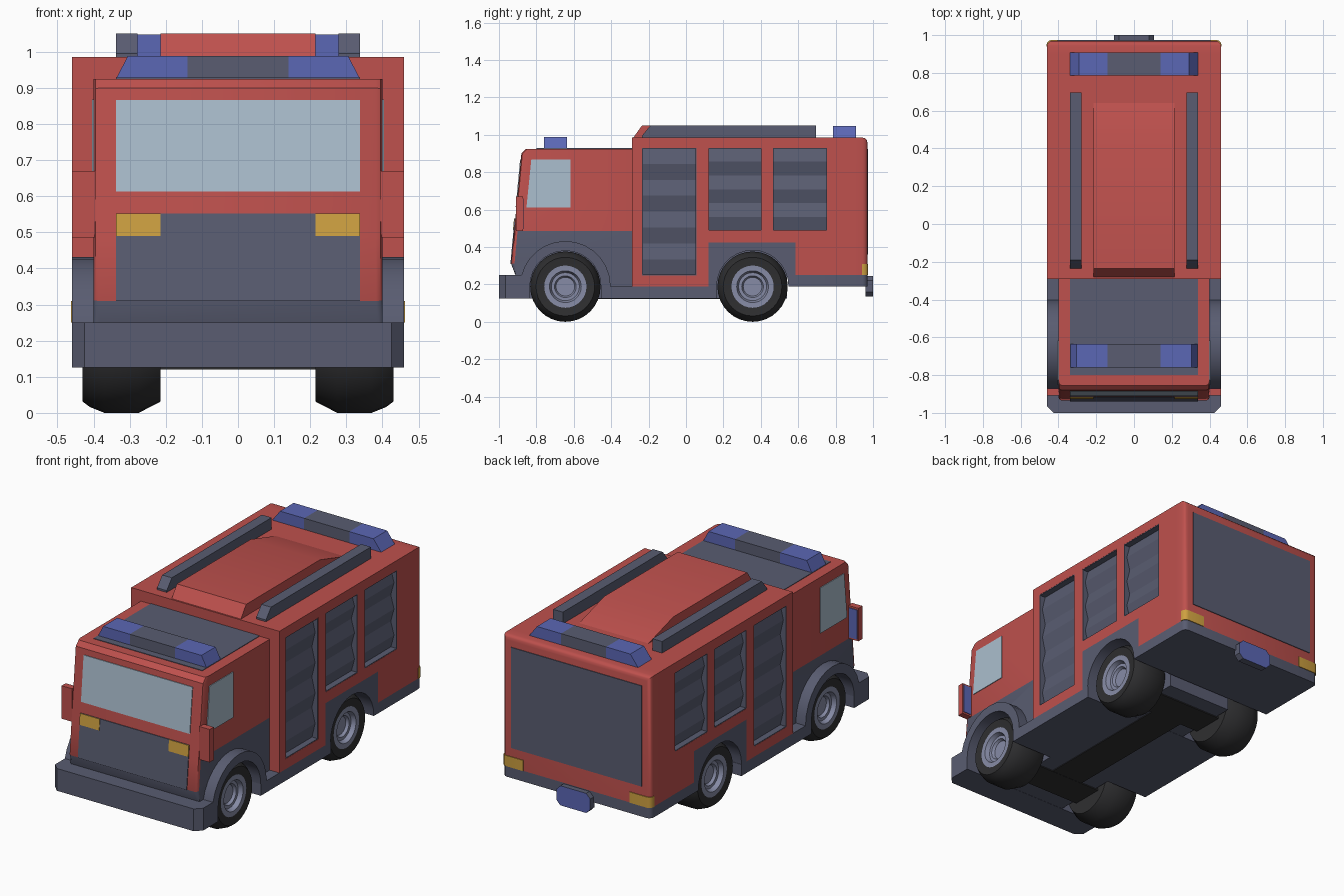
import bpy, bmesh, math

if "Cube" in bpy.data.objects:
    bpy.data.objects.remove(bpy.data.objects["Cube"])


def material(name, rgb):
    m = bpy.data.materials.new(name)
    m.diffuse_color = (*rgb, 1)
    m.use_nodes = True
    m.node_tree.nodes["Principled BSDF"].inputs["Base Color"].default_value = m.diffuse_color
    return m


RED = material("red paint", (.52, .082, .075))
GREY = material("slate grey", (.100, .108, .165))
BLUE = material("signal blue", (.105, .135, .46))
GLASS = material("pale glass", (.41, .52, .62))
AMBER = material("amber lamp", (.62, .355, .052))
BLACK = material("tyre black", (.028, .028, .030))
RIM = material("rim grey", (.24, .26, .38))


def finish(name, bm, mats, smooth=35, rule=None):
    bmesh.ops.recalc_face_normals(bm, faces=bm.faces)
    bm.normal_update()
    if rule:
        for f in bm.faces:
            f.material_index = rule(f)
    me = bpy.data.meshes.new(name)
    bm.to_mesh(me)
    bm.free()
    for m in mats:
        me.materials.append(m)
    for p in me.polygons:
        p.use_smooth = smooth > 0
    if smooth:
        me.set_sharp_from_angle(angle=math.radians(smooth))
    ob = bpy.data.objects.new(name, me)
    bpy.context.collection.objects.link(ob)
    return ob


def prism(name, pts, axis, a, b, mats, bevel=0, pick=None, rule=None, smooth=35, segs=2):
    """Extrude a closed outline along x (points y,z) or y (points x,z)."""
    bm = bmesh.new()
    put = (lambda p, t: (t, p[0], p[1])) if axis == 'x' else (lambda p, t: (p[0], t, p[1]))
    A = [bm.verts.new(put(p, a)) for p in pts]
    B = [bm.verts.new(put(p, b)) for p in pts]
    n = len(pts)
    bm.faces.new(A)
    bm.faces.new(B[::-1])
    for i in range(n):
        j = (i + 1) % n
        bm.faces.new((A[i], B[i], B[j], A[j]))
    bmesh.ops.recalc_face_normals(bm, faces=bm.faces)
    if bevel:
        edges = [e for e in bm.edges if pick(e.verts[0].co, e.verts[1].co)]
        bmesh.ops.bevel(bm, geom=edges, offset=bevel, segments=segs, profile=.5, affect='EDGES')
    return finish(name, bm, mats, smooth, rule)


def box(name, x0, x1, y0, y1, z0, z1, mat, **kw):
    return prism(name, [(y0, z0), (y1, z0), (y1, z1), (y0, z1)], 'x', x0, x1, [mat], **kw)


def arc(cy, r, n=14, cz=.19):
    return [(cy + r * math.cos(math.pi * i / n), cz + r * math.sin(math.pi * i / n)) for i in range(n + 1)]


FW, RW = -.645, .356                      # wheel centres along y


def front_y(z):                           # sloping cab front
    return -.935 + (z - .31) * .055 / .59


def front_plate(name, x0, x1, z0, z1, t, mat):
    prism(name, [(front_y(z0) + .01, z0), (front_y(z0) - t, z0),
                 (front_y(z1) - t, z1), (front_y(z1) + .01, z1)], 'x', x0, x1, [mat])


# Cab: grey lower half with red front, red upper half
front_corner = lambda a, b: a.y < -.85 and b.y < -.85 and abs(a.x - b.x) < .001 and min(a.z, b.z) > .24
prism("cab_lower", [(-.29, .19)] + arc(FW, .19) + [(-.90, .19), (-.912, .25), (-.935, .31),
      (front_y(.485), .485), (-.29, .485)], 'x', -.40, .40, [GREY, RED], bevel=.018, pick=front_corner,
      rule=lambda f: int(f.normal.y < -.3 and f.calc_center_median().z > .31
                         and f.calc_center_median().y < -.85))
prism("cab_upper", [(-.29, .485), (front_y(.485), .485), (-.88, .90), (-.855, .925), (-.29, .925)],
      'x', -.40, .40, [RED], bevel=.018, pick=front_corner)
front_plate("windscreen", -.338, .338, .613, .867, .004, GLASS)
front_plate("front_grille_panel", -.338, .338, .31, .552, .004, GREY)
box("cab_roof_panel", -.338, .338, -.80, -.29, .92, .928, GREY)

# Front bumper
box("front_bumper", -.46, .46, -1, -.835, .125, .25, GREY, bevel=.035, segs=1,
    pick=lambda a, b: a.y < -.99 and b.y < -.99 and abs(a.x - b.x) < .001)

for s in (1, -1):
    # Cab side details
    front_plate("headlight", s * .215, s * .338, .49, .552, .007, AMBER)
    prism("side_window", [(-.853, .612), (-.827, .868), (-.618, .868), (-.618, .612)], 'x',
          s * .395, s * .404, [GLASS])
    box("mirror", s * .395, s * .46, -.908, -.872, .485, .67, RED)
    box("mirror_glass", s * .405, s * .455, -.873, -.868, .495, .66, BLUE)
    prism("front_fender", arc(FW, .242) + arc(FW, .19)[::-1], 'x', s * .38, s * .46, [GREY])

# Chassis plates and underbody
box("chassis_plate", -.46, .46, -.455, .166, .125, .19, GREY)
box("chassis_centre", -.20, .20, -.84, .54, .126, .38, GREY)
box("drive_shaft_plate", -.10, .10, -.72, .43, .121, .13, BLACK)
for y in (FW, RW):
    box("axle_plate", -.22, .22, y - .09, y + .09, .12, .13, BLACK)

# Equipment body: core blocks
box("body_core", -.42, .42, -.29, .90, .425, .985, RED)
box("body_core_front", -.42, .42, -.29, .12, .19, .425, RED)
box("body_core_rear", -.42, .42, .585, .90, .25, .425, RED)
prism("rear_wheel_panel", [(.12, .19)] + arc(RW, .192)[::-1] + [(.585, .19), (.585, .425), (.12, .425)],
      'x', -.46, .46, [GREY])
rear_edge = lambda a, b: a.y > .969 and b.y > .969 and max(a.z, b.z) > .26
rear_upright = lambda a, b: a.y > .969 and b.y > .969 and abs(a.x - b.x) < .001
box("rear_wall", -.46, .46, .90, .97, .25, .985, RED, bevel=.026, pick=rear_edge, segs=3)
box("rear_skirt", -.46, .46, .585, .97, .19, .25, GREY, bevel=.026, pick=rear_upright, segs=3)
box("rear_door_panel", -.405, .405, .96, .974, .36, .925, GREY)

# Side skin pieces around the shutters (y0, y1, z0, z1)
SKIN = [(-.29, -.235, .19, .985), (-.235, .055, .19, .248), (-.235, .055, .93, .985),
        (.055, .12, .19, .985), (.12, .405, .425, .487), (.12, .405, .93, .985),
        (.405, .465, .425, .985), (.465, .585, .425, .487), (.585, .755, .25, .487),
        (.465, .755, .93, .985), (.755, .90, .25, .985)]
SHUTTERS = [(-.235, .055, .248, 4), (.12, .405, .487, 3), (.465, .755, .487, 3)]
for s in (1, -1):
    for y0, y1, z0, z1 in SKIN:
        box("body_side", s * .42, s * .46, y0, y1, z0, z1, RED)
    for y0, y1, z0, n in SHUTTERS:
        h = (.93 - z0) / n
        pts = [(s * .41, z0)]
        for i in range(n):
            pts += [(s * .423, z0 + i * h), (s * .443, z0 + (i + .5) * h)]
        pts += [(s * .423, .93), (s * .41, .93)]
        prism("roller_shutter", pts, 'y', y0, y1, [GREY], smooth=0)
        # shutter frame lining
        for a, b in ((y0, y0 + .004), (y1 - .004, y1)):
            box("shutter_jamb", s * .42, s * .459, a, b, z0, .93, GREY)
        for a, b in ((z0, z0 + .004), (.926, .93)):
            box("shutter_sill", s * .42, s * .459, y0, y1, a, b, GREY)
    # tail lamp wrapping the rear corner
    xs = sorted((s * .33, s * .463))
    box("tail_lamp", *xs, .94, .974, .25, .31, AMBER, bevel=.026, segs=3,
        pick=lambda a, b: a.y > .973 and b.y > .973 and abs(a.x) > .46 and abs(b.x) > .46)
    # roof rail
    prism("roof_rail", [(-.235, .98), (-.235, .995), (-.19, 1.05), (.695, 1.05), (.695, .98)], 'x',
          s * .278, s * .338, [GREY])

# Raised roof locker
prism("roof_locker", [(-.285, .98), (-.235, 1.05), (.42, 1.05), (.64, .985), (.64, .98)], 'x',
      -.215, .215, [RED])

# Light bars
for y0, y1, z, top in ((-.76, -.635, .925, .305), (.787, .908, .985, .29)):
    box("light_bar_centre", -.14, .14, y0, y1, z, z + .063, GREY)
    for s in (1, -1):
        prism("light_bar_lamp", [(s * .14, z), (s * .338, z), (s * top, z + .063), (s * .14, z + .063)],
              'y', y0, y1, [BLUE])

# Rear step plate with blue back face
prism("rear_plate", [(-.105, .16), (-.08, .135), (.08, .135), (.105, .16), (.105, .22), (.08, .245),
                     (-.08, .245), (-.105, .22)], 'y', .96, 1.0, [GREY, BLUE],
      rule=lambda f: int(f.normal.y > .9))

# Wheels: lathed outline of (x, radius)
TYRE = [(.385, 0), (.385, .05), (.40, .058), (.40, .075), (.424, .085), (.424, .113), (.43, .157),
        (.41, .172), (.37, .188), (.275, .188), (.215, .157), (.215, 0)]


def wheel(name, s, cy, n=32):
    bm = bmesh.new()
    rings = []
    for x, r in TYRE:
        count = n if r else 1
        rings.append([bm.verts.new((s * x, cy + r * math.cos(2 * math.pi * i / n),
                                    .188 + r * math.sin(2 * math.pi * i / n))) for i in range(count)])
    for k in range(len(rings) - 1):
        A, B = rings[k], rings[k + 1]
        for i in range(n):
            j = (i + 1) % n
            quad = [A[i % len(A)], A[j % len(A)], B[j % len(B)], B[i % len(B)]]
            f = bm.faces.new(list(dict.fromkeys(quad)))
            f.material_index = int(k < 5)
    finish(name, bm, [BLACK, RIM], 30)


for s in (1, -1):
    wheel("front_wheel", s, FW)
    wheel("rear_wheel", s, RW)
